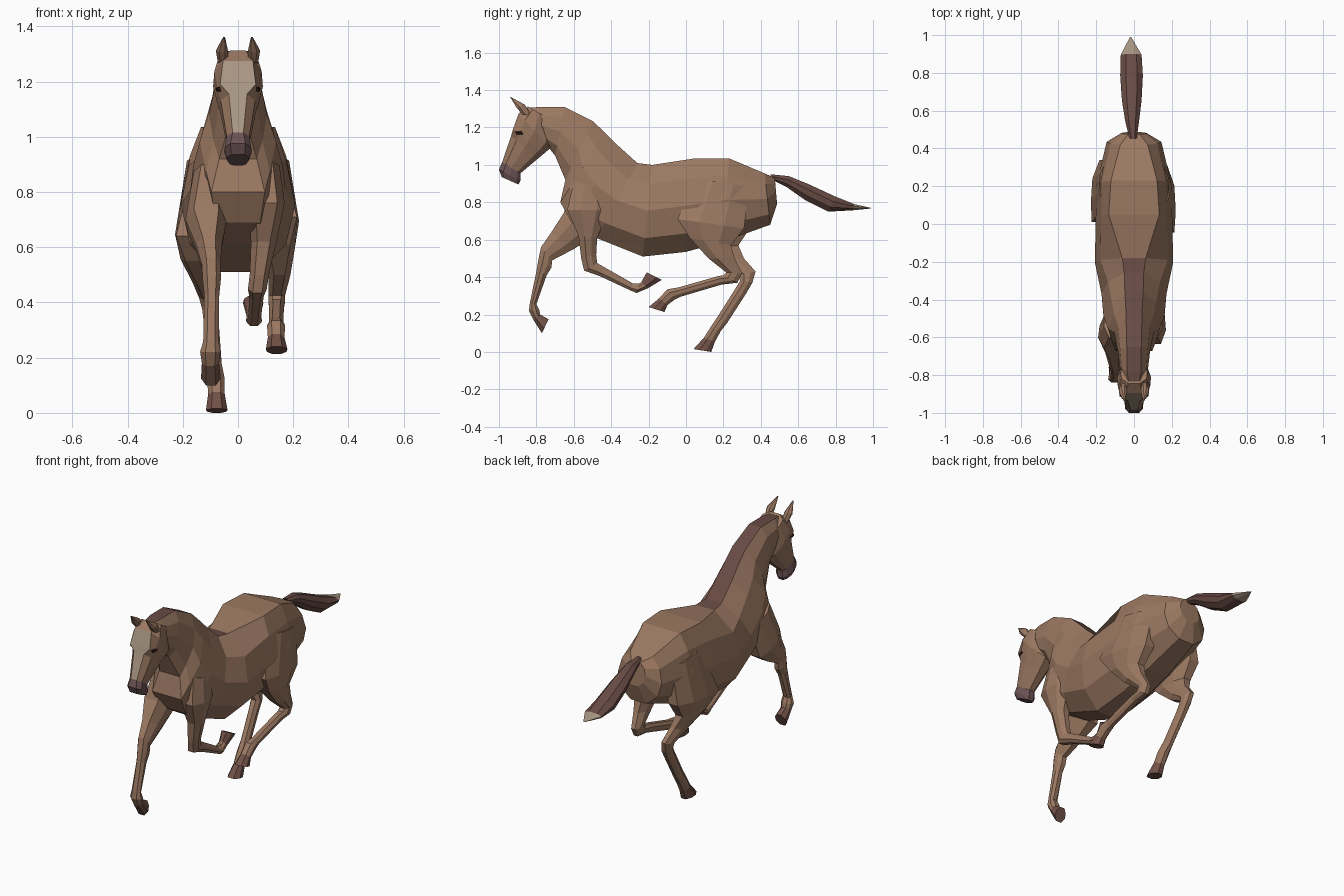
import bpy, bmesh


def material(name, r, g, b):
    m = bpy.data.materials.new(name)
    m.diffuse_color = (r, g, b, 1)
    return m


COAT = material("coat", 0.33, 0.19, 0.122)
MANE = material("mane", 0.14, 0.07, 0.058)
PALE = material("blaze", 0.40, 0.31, 0.23)
NOSE = material("muzzle", 0.15, 0.085, 0.09)
HOOF = material("hoof", 0.17, 0.085, 0.065)
DARK = material("eye", 0.03, 0.015, 0.012)

# Half cross-sections: (fraction of width, fraction of height), top to bottom
TRUNK = [(0.45, 1), (0.86, 0.58), (1, 0), (0.84, -0.6), (0.35, -1)]
HEAD = [(0.45, 1), (0.95, 0.6), (1, 0.0), (0.75, -0.7), (0.35, -1)]
LEG = [(0.5, 1), (1, 0.35), (0.9, -0.4), (0.4, -1)]


def loft(name, half, rings, paint=lambda r, s: 0, mats=(COAT,)):
    """Skin rings: top y, z, bottom y, z, half width, centre x, (flat top, flat bottom, upper)."""
    bm = bmesh.new()
    loops = []
    for ty, tz, by, bz, w, cx, *opt in rings:
        prof = list(half)
        for k, frac in zip((0, -1, 1), opt):
            prof[k] = (frac, half[k][1])
        pts = prof + [(-x, h) for x, h in reversed(prof)]
        loops.append([bm.verts.new((cx + x * w,
                                    (ty + by) / 2 + h * (ty - by) / 2,
                                    (tz + bz) / 2 + h * (tz - bz) / 2)) for x, h in pts])
    n = len(loops[0])
    for r in range(len(loops) - 1):
        for s in range(n):
            a, b = loops[r], loops[r + 1]
            t = (s + 1) % n
            f = bm.faces.new((a[s], a[t], b[t], b[s]))
            f.material_index = paint(r, s)      # side n-1 is the top strip
    bm.faces.new(loops[0])
    end = bm.faces.new(loops[-1])
    end.material_index = paint(len(loops) - 2, 0)
    bmesh.ops.recalc_face_normals(bm, faces=bm.faces)
    me = bpy.data.meshes.new(name)
    bm.to_mesh(me)
    bm.free()
    for m in mats:
        me.materials.append(m)
    ob = bpy.data.objects.new(name, me)
    bpy.context.collection.objects.link(ob)
    return ob


# Trunk and neck, rump to poll, with the mane painted on the crest
loft("body_and_neck", TRUNK, [
    (0.475, 0.93, 0.487, 0.79, 0.068, 0),
    (0.42, 0.955, 0.45, 0.68, 0.145, 0, 0.5),
    (0.23, 1.035, 0.20, 0.59, 0.197, 0, 0.62),
    (0.05, 1.035, 0.00, 0.535, 0.203, 0, 0.66),
    (-0.18, 1.00, -0.23, 0.51, 0.207, 0, 0.3),
    (-0.26, 1.01, -0.48, 0.61, 0.172, 0, 0.3, 0.4, 0.8),
    (-0.36, 1.10, -0.61, 0.69, 0.162, 0, 0.3, 0.5, 0.72),
    (-0.43, 1.17, -0.672, 0.80, 0.138, 0, 0.32, 0.7, 0.76),
    (-0.50, 1.235, -0.645, 0.92, 0.105, 0, 0.4, 0.65, 0.82),
    (-0.65, 1.31, -0.70, 1.05, 0.085, 0, 0.45),
    (-0.78, 1.31, -0.74, 1.10, 0.075, 0, 0.5),
    (-0.84, 1.305, -0.78, 1.15, 0.055, 0, 0.5),
], lambda r, s: int(s == 9 and r >= 4), (COAT, MANE))

# Head, poll to lips, with pale blaze and dark muzzle
loft("head", HEAD, [
    (-0.845, 1.312, -0.72, 1.24, 0.07, 0, 0.4),
    (-0.895, 1.275, -0.725, 1.09, 0.09, 0, 0.6),
    (-0.925, 1.19, -0.76, 1.06, 0.076, 0, 0.85),
    (-0.935, 1.155, -0.79, 1.035, 0.066, 0, 0.5),
    (-0.983, 1.015, -0.885, 0.955, 0.043, 0, 0.45),
    (-1.00, 0.975, -0.885, 0.915, 0.05, 0, 0.55),
    (-0.985, 0.935, -0.895, 0.895, 0.04, 0, 0.6),
], lambda r, s: 2 if r >= 4 else int(s == 9 and r >= 1), (COAT, PALE, NOSE))

# Ears and eyes on both sides
for side, x in (("right", 1), ("left", -1)):
    loft("ear_" + side, LEG, [
        (-0.875, 1.27, -0.825, 1.265, 0.018, x * 0.055),
        (-0.905, 1.305, -0.862, 1.322, 0.022, x * 0.058),
        (-0.94, 1.362, -0.935, 1.362, 0.003, x * 0.05),
    ])
    loft("eye_" + side, LEG, [
        (-0.915, 1.18, -0.905, 1.163, 0.01, x * 0.066),
        (-0.88, 1.18, -0.87, 1.163, 0.01, x * 0.071),
    ], mats=(DARK,))

# Streaming tail with a pale tip
loft("tail", LEG, [
    (0.45, 0.95, 0.47, 0.915, 0.02, -0.005),
    (0.55, 0.94, 0.54, 0.88, 0.037, -0.01),
    (0.66, 0.895, 0.64, 0.81, 0.052, -0.012),
    (0.80, 0.83, 0.76, 0.75, 0.06, -0.013),
    (0.90, 0.79, 0.89, 0.757, 0.055, -0.015),
    (0.99, 0.77, 0.99, 0.767, 0.003, -0.018),
], lambda r, s: int(r == 4), (MANE, PALE))


def leg(name, rings):
    last = len(rings) - 2
    loft(name, LEG, rings, lambda r, s: int(r == last), (COAT, HOOF))


# Folded front leg
leg("front_leg_right", [
    (-0.60, 0.91, -0.42, 0.87, 0.05, 0.10),
    (-0.635, 0.76, -0.41, 0.76, 0.066, 0.103, 0.6),
    (-0.575, 0.62, -0.475, 0.61, 0.046, 0.093),
    (-0.56, 0.50, -0.48, 0.52, 0.035, 0.078),
    (-0.545, 0.435, -0.475, 0.475, 0.034, 0.07),
    (-0.46, 0.405, -0.44, 0.455, 0.026, 0.067),
    (-0.30, 0.33, -0.285, 0.367, 0.023, 0.06),
    (-0.265, 0.315, -0.25, 0.365, 0.029, 0.058),
    (-0.205, 0.34, -0.238, 0.375, 0.025, 0.056),
    (-0.13, 0.385, -0.21, 0.425, 0.037, 0.055),
])

# Reaching front leg
leg("front_leg_left", [
    (-0.60, 0.90, -0.42, 0.82, 0.055, -0.105),
    (-0.655, 0.74, -0.49, 0.62, 0.075, -0.115, 0.6),
    (-0.72, 0.64, -0.60, 0.55, 0.047, -0.105),
    (-0.775, 0.56, -0.715, 0.49, 0.034, -0.097),
    (-0.788, 0.50, -0.72, 0.45, 0.033, -0.095),
    (-0.80, 0.43, -0.745, 0.41, 0.027, -0.095),
    (-0.835, 0.26, -0.80, 0.255, 0.028, -0.098),
    (-0.84, 0.22, -0.785, 0.225, 0.037, -0.10),
    (-0.815, 0.17, -0.78, 0.20, 0.031, -0.10),
    (-0.77, 0.10, -0.735, 0.175, 0.036, -0.098),
])

# Hind leg swung forward
leg("hind_leg_right", [
    (0.05, 0.93, 0.34, 0.88, 0.065, 0.12),
    (-0.045, 0.71, 0.31, 0.66, 0.074, 0.147, 0.9),
    (0.02, 0.61, 0.24, 0.57, 0.056, 0.15, 0.7),
    (0.12, 0.50, 0.26, 0.50, 0.04, 0.15),
    (0.215, 0.425, 0.30, 0.42, 0.03, 0.14),
    (0.20, 0.41, 0.275, 0.37, 0.03, 0.14),
    (0.17, 0.405, 0.19, 0.36, 0.027, 0.14),
    (-0.04, 0.345, -0.03, 0.295, 0.026, 0.138),
    (-0.10, 0.335, -0.06, 0.28, 0.033, 0.138),
    (-0.145, 0.285, -0.10, 0.25, 0.03, 0.138),
    (-0.20, 0.24, -0.115, 0.213, 0.039, 0.14),
])

# Hind leg touching the ground
leg("hind_leg_left", [
    (0.09, 0.93, 0.34, 0.88, 0.065, -0.12),
    (0.01, 0.64, 0.34, 0.66, 0.076, -0.152, 0.95),
    (0.08, 0.55, 0.28, 0.57, 0.058, -0.15, 0.7),
    (0.19, 0.46, 0.31, 0.50, 0.04, -0.125),
    (0.28, 0.41, 0.372, 0.43, 0.031, -0.11),
    (0.29, 0.38, 0.355, 0.37, 0.03, -0.10),
    (0.265, 0.34, 0.32, 0.31, 0.027, -0.097),
    (0.17, 0.19, 0.22, 0.155, 0.026, -0.085),
    (0.13, 0.13, 0.185, 0.11, 0.032, -0.08),
    (0.095, 0.075, 0.155, 0.055, 0.03, -0.078),
    (0.04, 0.015, 0.135, 0.0, 0.039, -0.077),
])
